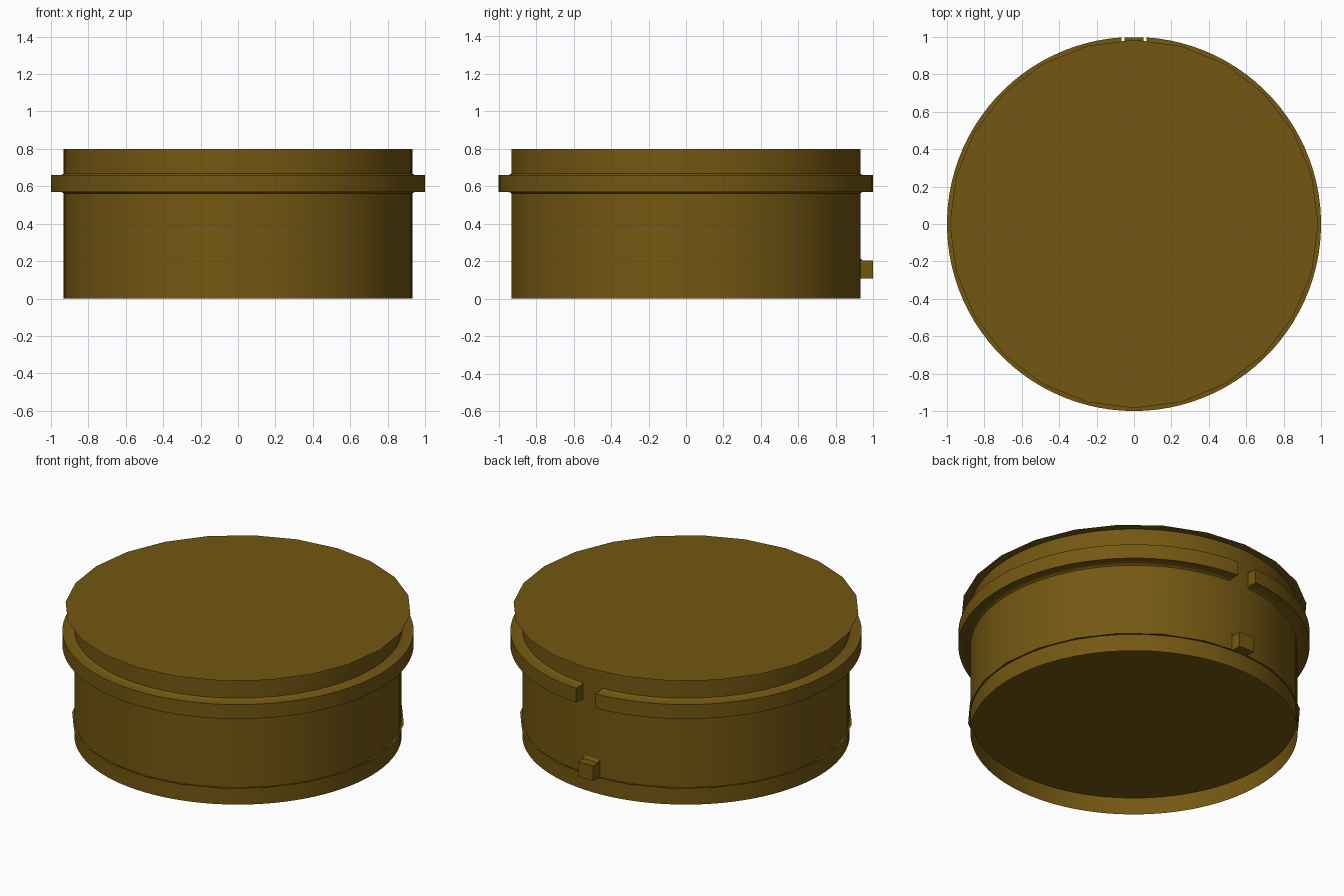
import bpy, bmesh, math

if "Cube" in bpy.data.objects:
    bpy.data.objects.remove(bpy.data.objects["Cube"])

SEG = 96
R_BODY, R_RING = 0.932, 1.0
GAP = 0.066  # half width of the notch at the back of the ring

mat = bpy.data.materials.new("dark_gold")
mat.diffuse_color = (0.175, 0.097, 0.006, 1)
mat.use_nodes = True
mat.node_tree.nodes["Principled BSDF"].inputs["Base Color"].default_value = mat.diffuse_color


def finish(bm, name, smooth=True):
    me = bpy.data.meshes.new(name)
    bm.to_mesh(me)
    bm.free()
    ob = bpy.data.objects.new(name, me)
    bpy.context.collection.objects.link(ob)
    me.materials.append(mat)
    if smooth:
        bpy.ops.object.select_all(action='DESELECT')
        ob.select_set(True)
        bpy.context.view_layer.objects.active = ob
        bpy.ops.object.shade_smooth_by_angle(angle=math.radians(30))
    return ob


def disc(name, radius, z, sides=24):
    bm = bmesh.new()
    pts = [2 * math.pi * i / sides for i in range(sides)]
    f = bm.faces.new([bm.verts.new((radius * math.cos(a), radius * math.sin(a), z)) for a in pts])
    f.normal_flip() if z < 0.5 else None
    finish(bm, name, False)


# open tube wall
bm = bmesh.new()
rings = [[bm.verts.new((R_BODY * math.cos(2 * math.pi * i / SEG),
                        R_BODY * math.sin(2 * math.pi * i / SEG), z)) for i in range(SEG)]
         for z in (0.0, 0.8)]
for i in range(SEG):
    j = (i + 1) % SEG
    bm.faces.new((rings[0][i], rings[0][j], rings[1][j], rings[1][i]))
finish(bm, "body_wall")

# thin low-sided discs closing the top and the recessed base
disc("top_disc", 0.985, 0.8)
disc("base_disc", 0.948, 0.108)

# raised ring with small fillets at its root, open at the back
profile = [(R_BODY - 0.004, 0.558), (0.938, 0.566), (0.945, 0.57), (R_RING, 0.57),
           (R_RING, 0.66), (0.945, 0.66), (0.938, 0.664), (R_BODY - 0.004, 0.672)]
bm = bmesh.new()
rows = []
for i in range(SEG + 1):
    row = []
    for r, z in profile:
        half = math.asin(GAP / r)  # parallel-sided notch
        a = math.pi / 2 + half + (2 * math.pi - 2 * half) * i / SEG
        row.append(bm.verts.new((r * math.cos(a), r * math.sin(a), z)))
    rows.append(row)
for a, b in zip(rows, rows[1:]):
    for k in range(len(profile) - 1):
        bm.faces.new((a[k], b[k], b[k + 1], a[k + 1]))
bm.faces.new(rows[0])
bm.faces.new(rows[-1][::-1])
bmesh.ops.recalc_face_normals(bm, faces=bm.faces)
finish(bm, "locking_ring")

# small key tab low on the back, with a sloped root on top
bm = bmesh.new()
side = [(0.92, 0.108), (0.998, 0.108), (0.998, 0.203), (0.944, 0.203), (0.936, 0.21), (0.928, 0.222)]
f = bm.faces.new([bm.verts.new((-0.052, y, z)) for y, z in side])
ext = bmesh.ops.extrude_face_region(bm, geom=[f])
bmesh.ops.translate(bm, vec=(0.104, 0, 0),
                    verts=[v for v in ext["geom"] if isinstance(v, bmesh.types.BMVert)])
if len(bm.faces) == len(side) + 1:
    bm.faces.new([v for v in f.verts])
bmesh.ops.recalc_face_normals(bm, faces=bm.faces)
finish(bm, "key_tab", False)
